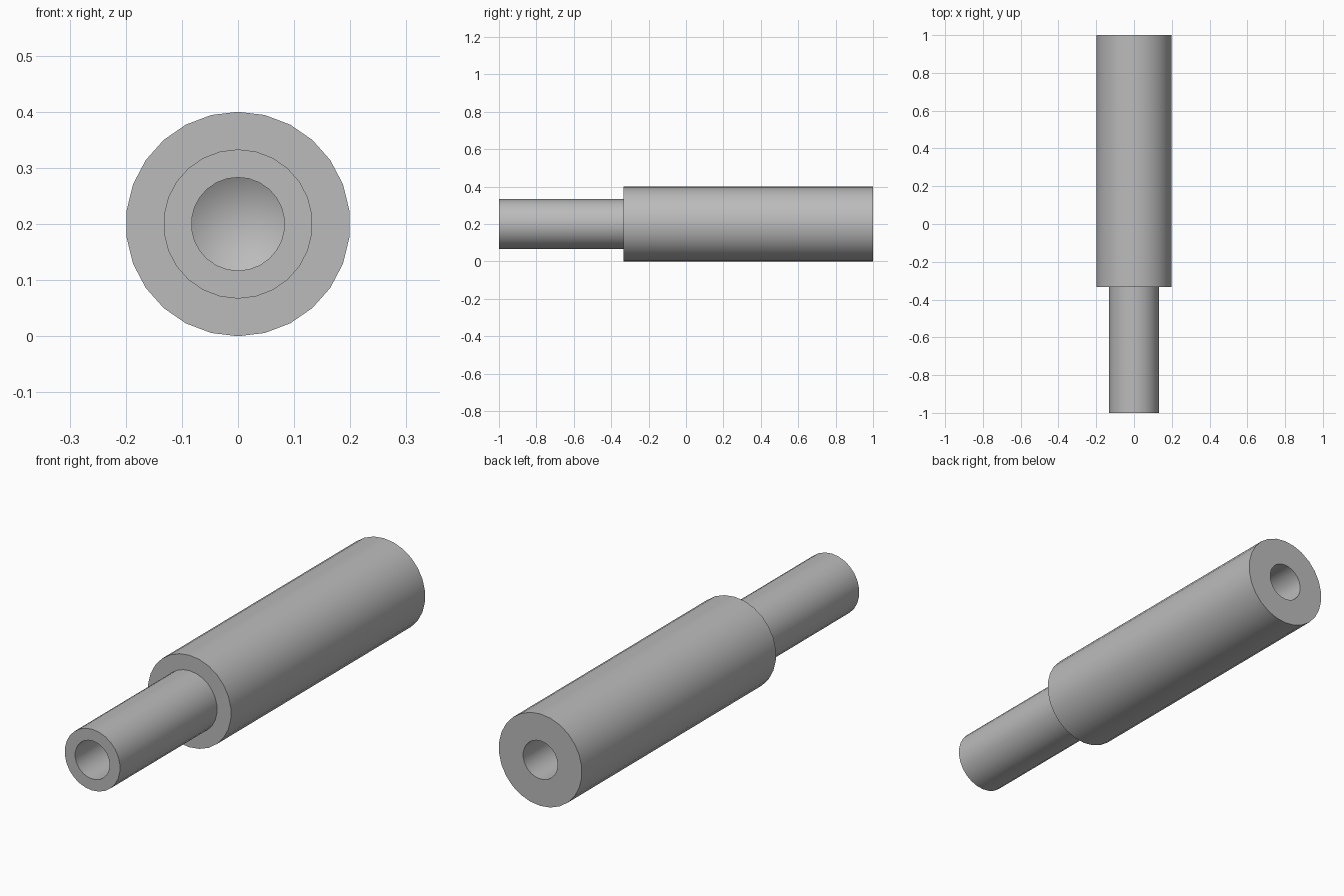
import bpy, bmesh, math
from mathutils import Vector

cube = bpy.data.objects.get("Cube")
if cube:
    bpy.data.objects.remove(cube, do_unlink=True)

# Plain metal
metal = bpy.data.materials.new("grey_metal")
metal.use_nodes = True
colour = (0.5, 0.5, 0.5, 1)
metal.diffuse_color = colour
metal.node_tree.nodes["Principled BSDF"].inputs["Base Color"].default_value = colour

SIDES = 26
BODY_R, STUD_R, BORE_R = 0.2, 0.133, 0.083
SHOULDER, DEPTH, TIP = -0.333, 0.6, 0.05

# Half section as (radius, y): front blind bore, stud, shoulder, body, rear blind bore
section = [
    (0, -1 + DEPTH + TIP), (BORE_R, -1 + DEPTH), (BORE_R, -1),
    (STUD_R, -1), (STUD_R, SHOULDER), (BODY_R, SHOULDER), (BODY_R, 1),
    (BORE_R, 1), (BORE_R, 1 - DEPTH), (0, 1 - DEPTH - TIP),
]

# Revolve the section around the long axis
bm = bmesh.new()
verts = [bm.verts.new((0, y, r)) for r, y in section]
edges = [bm.edges.new(pair) for pair in zip(verts, verts[1:])]
bmesh.ops.spin(bm, geom=verts + edges, cent=(0, 0, 0), axis=(0, 1, 0),
               angle=math.tau, steps=SIDES)
bmesh.ops.remove_doubles(bm, verts=bm.verts, dist=0.0005)
bmesh.ops.recalc_face_normals(bm, faces=bm.faces)
bmesh.ops.translate(bm, verts=bm.verts, vec=Vector((0, 0, BODY_R)))

mesh = bpy.data.meshes.new("stepped_pin")
bm.to_mesh(mesh)
bm.free()
mesh.materials.append(metal)
pin = bpy.data.objects.new("stepped_pin", mesh)
bpy.context.collection.objects.link(pin)

# Smooth round walls, crisp rims
bpy.ops.object.select_all(action="DESELECT")
pin.select_set(True)
bpy.context.view_layer.objects.active = pin
bpy.ops.object.shade_smooth_by_angle(angle=math.radians(30))
